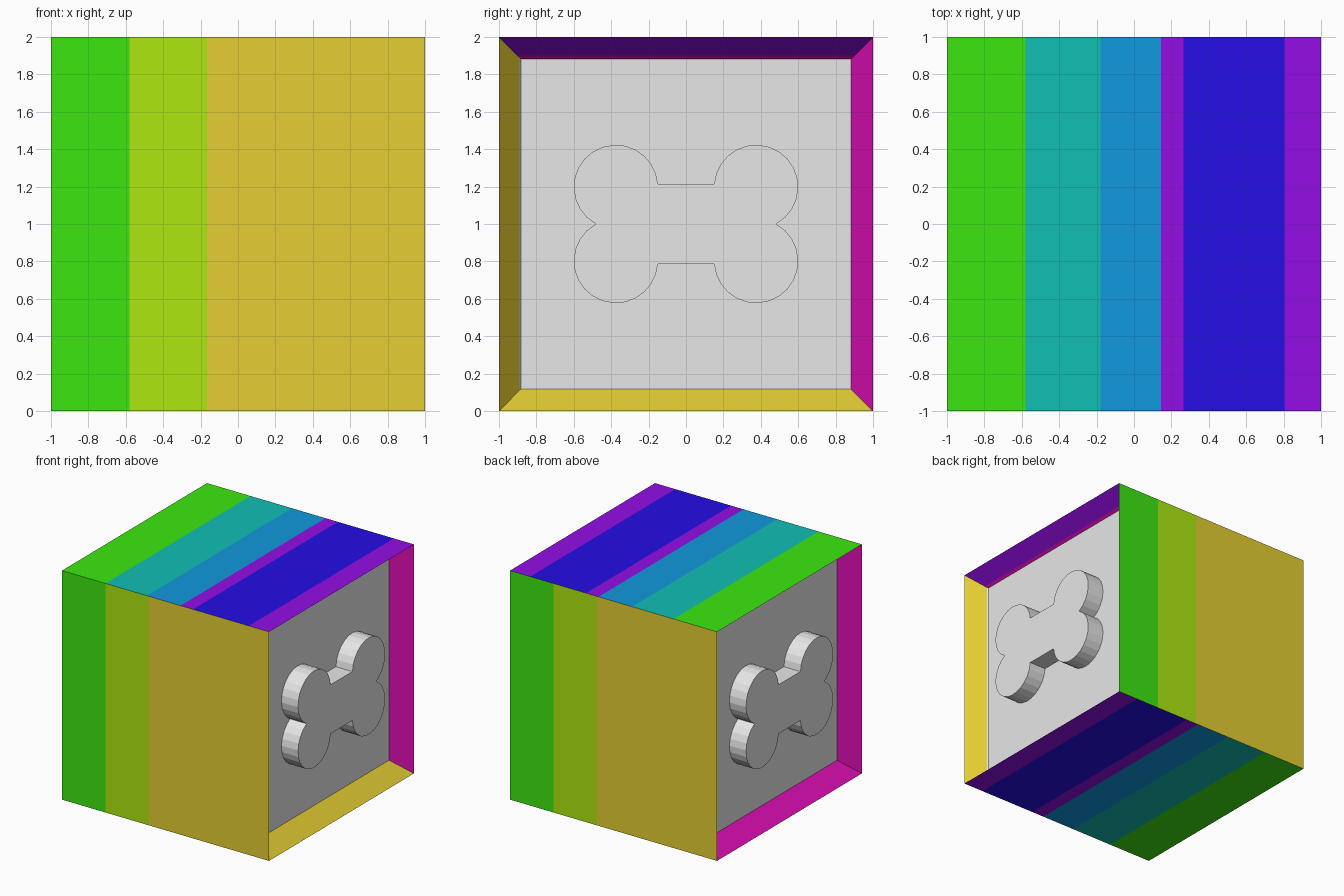
import bpy, bmesh, math
from mathutils import Vector

if "Cube" in bpy.data.objects:
    bpy.data.objects.remove(bpy.data.objects["Cube"])

# Colours, given as sRGB 0-255 and stored linear
SRGB = {
    "green": (60, 231, 16), "lime": (174, 231, 16), "mustard": (230, 207, 51),
    "teal": (16, 191, 180), "azure": (16, 152, 221), "purple": (147, 14, 230),
    "blue": (37, 14, 230), "magenta": (226, 14, 184), "light grey": (231, 231, 231),
}
NAMES = list(SRGB)


def linear(c):
    c /= 255
    return c / 12.92 if c < 0.04045 else ((c + 0.055) / 1.055) ** 2.4


MATS = []
for name, rgb in SRGB.items():
    m = bpy.data.materials.new(name)
    m.diffuse_color = (*[linear(c) for c in rgb], 1)
    m.use_nodes = True
    m.node_tree.nodes["Principled BSDF"].inputs["Base Color"].default_value = m.diffuse_color
    MATS.append(m)


def make_object(name, bm, mats):
    me = bpy.data.meshes.new(name)
    bm.to_mesh(me)
    bm.free()
    for m in mats:
        me.materials.append(m)
    ob = bpy.data.objects.new(name, me)
    bpy.context.collection.objects.link(ob)
    return ob


def facing(bm, direction):
    """Faces whose normal points along the given direction."""
    bm.normal_update()
    d = Vector(direction).normalized()
    return [f for f in bm.faces if f.normal.dot(d) > 0.98]


def stripe(bm, direction, axis, cuts, colours):
    """Cut one side across an axis (a signed unit vector) and colour its bands."""
    axis = Vector(axis)
    for c in cuts:
        faces = facing(bm, direction)
        geom = set(faces)
        for f in faces:
            geom.update(f.edges)
            geom.update(f.verts)
        bmesh.ops.bisect_plane(bm, geom=list(geom), dist=1e-5,
                               plane_co=axis * c, plane_no=axis)
    for f in facing(bm, direction):
        t = f.calc_center_median().dot(axis)
        f.material_index = NAMES.index(colours[sum(t > c for c in cuts)])


# Cube body with a sunken bevelled panel on the left and right sides
bm = bmesh.new()
bmesh.ops.create_cube(bm, size=2)
ends = facing(bm, (1, 0, 0)) + facing(bm, (-1, 0, 0))
bmesh.ops.inset_individual(bm, faces=ends, thickness=0.165, depth=-0.16)
for f in bm.faces:
    f.material_index = NAMES.index("light grey")

# Front and back bands (the back is the front turned half round)
for s in (1, -1):
    stripe(bm, (0, -s, 0), (s, 0, 0), (-0.58, -0.165), ("green", "lime", "mustard"))

# Top and bottom bands
for s in (1, -1):
    stripe(bm, (0, 0, s), (1, 0, 0), (-0.58, -0.18, 0.145, 0.265, 0.805),
           ("green", "teal", "azure", "purple", "blue", "purple"))

# Sloping frame edges around the panels
for s in (1, -1):
    stripe(bm, (s, 0, -1), (0, 0, 1), (0.9,), ("magenta", "purple"))
    stripe(bm, (s, 0, 1), (0, 0, 1), (), ("mustard" if s > 0 else "magenta",))
    stripe(bm, (s, -s, 0), (0, s, 0), (), ("magenta",))
    stripe(bm, (s, s, 0), (0, s, 0), (-0.89,), ("mustard", "light grey"))
bmesh.ops.translate(bm, verts=bm.verts, vec=(0, 0, 1))
make_object("cube_body", bm, MATS)

# Bone outline: one lobe arc, mirrored into four
CY, CZ, R = 0.375, 0.198, 0.225
start, end = -math.acos(0.107 / R), math.radians(176)
lobe = [(CY + R * math.cos(a), CZ + R * math.sin(a))
        for a in (start + (end - start) * i / 16 for i in range(17))]
lobe[0] = (lobe[0][0], 0.0)
upper = lobe + [(-y, z) for y, z in reversed(lobe)]
outline = upper + [(y, -z) for y, z in reversed(upper[1:-1])]


# Raised bones, standing from each panel to the cube's outer plane
for side, s in (("right", 1), ("left", -1)):
    bm = bmesh.new()
    face = bm.faces.new([bm.verts.new((s * 0.83, y, 1 + z)) for y, z in outline])
    ext = bmesh.ops.extrude_face_region(bm, geom=[face], use_keep_orig=True)
    verts = [v for v in ext["geom"] if isinstance(v, bmesh.types.BMVert)]
    bmesh.ops.translate(bm, verts=verts, vec=(s * 0.17, 0, 0))
    bmesh.ops.recalc_face_normals(bm, faces=bm.faces)
    make_object("bone_" + side, bm, [MATS[NAMES.index("light grey")]])
